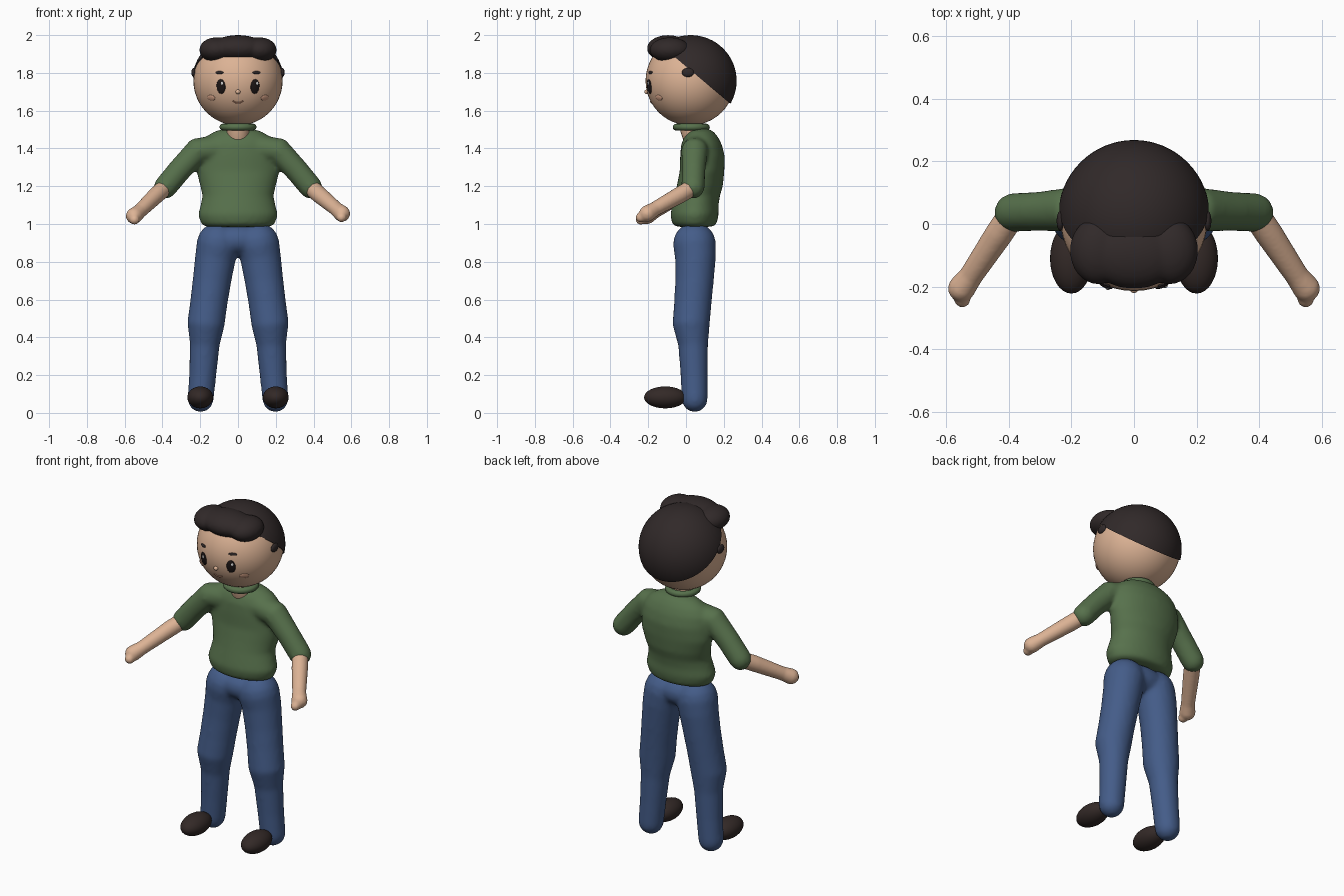
import bpy, bmesh, math
from mathutils import Vector, Matrix

if "Cube" in bpy.data.objects:
    bpy.data.objects.remove(bpy.data.objects["Cube"])


def mat(name, r, g, b):
    m = bpy.data.materials.new(name)
    m.diffuse_color = (r, g, b, 1)
    m.use_nodes = True
    m.node_tree.nodes["Principled BSDF"].inputs["Base Color"].default_value = m.diffuse_color
    return m


SKIN = mat("skin", 0.72, 0.45, 0.30)
HAIR = mat("dark_hair", 0.030, 0.022, 0.022)
SHOE = mat("dark_leather", 0.033, 0.022, 0.020)
GREEN = mat("green_shirt", 0.095, 0.165, 0.072)
BLUE = mat("blue_denim", 0.058, 0.108, 0.25)
EYE = mat("eye_black", 0.012, 0.008, 0.008)
WHITE = mat("eye_white", 0.8, 0.8, 0.8)
BLUSH = mat("blush", 0.66, 0.36, 0.24)
LIP = mat("lip", 0.45, 0.22, 0.14)


def finish(name, bm, material):
    bmesh.ops.recalc_face_normals(bm, faces=bm.faces)
    me = bpy.data.meshes.new(name)
    bm.to_mesh(me)
    bm.free()
    me.materials.append(material)
    for p in me.polygons:
        p.use_smooth = True
    ob = bpy.data.objects.new(name, me)
    bpy.context.collection.objects.link(ob)
    return ob


def add_ball(bm, c, r, rot=None, seg=32):
    m = Matrix.Translation(c) @ (rot or Matrix()) @ Matrix.Diagonal((*r, 1))
    return bmesh.ops.create_uvsphere(bm, u_segments=seg, v_segments=seg // 2, radius=1, matrix=m)


def ball(name, c, r, material, rot=None, seg=32):
    bm = bmesh.new()
    add_ball(bm, c, r, rot, seg)
    return finish(name, bm, material)


def skin_rings(bm, rings):
    loops = [[bm.verts.new(p) for p in ring] for ring in rings]
    n = len(loops[0])
    for a, b in zip(loops, loops[1:]):
        for i in range(n):
            j = (i + 1) % n
            bm.faces.new((a[i], a[j], b[j], b[i]))
    bm.faces.new(loops[0][::-1])
    bm.faces.new(loops[-1])


def add_tube(bm, pts, n=24):
    """Round-ended tube through (x, y, z, radius) points."""
    P = [Vector(p[:3]) for p in pts]
    rings = []
    for i, p in enumerate(P):
        t = (P[min(i + 1, len(P) - 1)] - P[max(i - 1, 0)]).normalized()
        u = t.cross(Vector((0, 1, 0.3))).normalized()
        v = t.cross(u)
        steps = [(0, 1)]
        if i == 0:
            steps = [(-math.cos(a), math.sin(a)) for a in (0.15, 0.5, 0.85, 1.2, math.pi / 2)]
        elif i == len(P) - 1:
            steps = [(math.cos(a), math.sin(a)) for a in (math.pi / 2, 1.2, 0.85, 0.5, 0.15)]
        r = pts[i][3]
        for along, k in steps:
            rings.append([p + t * along * r + (u * math.cos(w) + v * math.sin(w)) * r * k
                          for w in (2 * math.pi * j / n for j in range(n))])
    skin_rings(bm, rings)


def fuse(ob, voxel, smooth):
    """Melt overlapping volumes into one soft surface."""
    m = ob.modifiers.new("fuse", 'REMESH')
    m.mode = 'VOXEL'
    m.voxel_size = voxel
    m.use_smooth_shade = True
    s = ob.modifiers.new("soften", 'SMOOTH')
    s.factor = 0.5
    s.iterations = smooth


# Shirt: lofted torso (z, centre y, half width, half depth) plus sleeves
bm = bmesh.new()
torso = [(0.985, .045, .17, .095), (1.0, .045, .195, .118), (1.05, .045, .212, .128),
         (1.1, .05, .198, .122), (1.15, .06, .188, .12), (1.2, .073, .2, .122),
         (1.28, .085, .22, .118), (1.36, .087, .215, .118), (1.42, .082, .205, .108),
         (1.46, .08, .175, .09), (1.49, .08, .125, .065), (1.505, .08, .07, .035)]
skin_rings(bm, [[(rx * math.cos(a), y + ry * math.sin(a), z)
                 for a in (2 * math.pi * j / 40 for j in range(40))]
                for z, y, rx, ry in torso])
for s in (-1, 1):
    add_tube(bm, [(s * .10, .06, 1.40, .075), (s * .215, .045, 1.388, .07),
                  (s * .31, .04, 1.285, .063), (s * .385, .037, 1.195, .062)])
fuse(finish("shirt", bm, GREEN), 0.012, 8)

# Trousers: hips and two legs
bm = bmesh.new()
add_ball(bm, (0, .045, .915), (.17, .105, .085))
for s in (-1, 1):
    add_tube(bm, [(s * .105, .045, .895, .114), (s * .12, .05, .82, .108),
                  (s * .138, .045, .7, .102), (s * .155, .036, .58, .099),
                  (s * .17, .027, .47, .099), (s * .176, .038, .36, .079),
                  (s * .187, .043, .2, .072), (s * .198, .046, .073, .069)])
fuse(finish("trousers", bm, BLUE), 0.012, 8)

# Forearms with hands, and shoes
for s, side in ((-1, "left"), (1, "right")):
    bm = bmesh.new()
    dz = -0.012 if s < 0 else 0
    add_tube(bm, [(s * .39, .03, 1.19, .045), (s * .43, -.03, 1.155, .045),
                  (s * .52, -.165, 1.08 + dz, .038), (s * .55, -.205, 1.055 + dz, .044)])
    add_tube(bm, [(s * .55, -.205, 1.05 + dz, .036), (s * .548, -.24, 1.035 + dz, .027)])
    fuse(finish(side + "_forearm", bm, SKIN), 0.008, 5)
    ball(side + "_shoe", (s * .2, -.11, .082), (.068, .112, .058), SHOE)

# Neck and collar
bm = bmesh.new()
add_tube(bm, [(0, .05, 1.44, .06), (0, .03, 1.50, .06), (0, .025, 1.56, .06)])
finish("neck", bm, SKIN)
bpy.ops.mesh.primitive_torus_add(major_segments=48, minor_segments=12, location=(0, .028, 1.513),
                                 major_radius=.08, minor_radius=.018)
collar = bpy.context.object
collar.name = "collar"
collar.data.materials.append(GREEN)
bpy.ops.object.shade_smooth()

# Head
C, R = Vector((0, .022, 1.758)), 0.236
ball("head", C, (R, R, R), SKIN, seg=48)

# Hair cap: slightly larger sphere cut by a sloping plane
bm = bmesh.new()
add_ball(bm, C + Vector((0, .003, 0)), (.242, .243, .242), seg=64)
nrm = Vector((0, .643, .766))
cut = bmesh.ops.bisect_plane(bm, geom=bm.verts[:] + bm.edges[:] + bm.faces[:],
                             plane_co=C + nrm * .044, plane_no=nrm, clear_inner=True)
bmesh.ops.holes_fill(bm, edges=[e for e in bm.edges if e.is_boundary])
cap = finish("hair_cap", bm, HAIR)
bpy.context.view_layer.objects.active = cap
bpy.ops.object.select_all(action='DESELECT')
cap.select_set(True)
bpy.ops.object.shade_smooth_by_angle(angle=math.radians(40))

# Fringe: soft roll over the forehead
bm = bmesh.new()
add_ball(bm, (0, -.095, 1.93), (.15, .112, .07))
for s in (-1, 1):
    add_ball(bm, (s * .115, -.085, 1.922), (.09, .108, .066))
fuse(finish("fringe", bm, HAIR), 0.01, 4)


def on_face(name, x, z, r, material, lift=0.0, roll=0.0):
    """Flat oval laid on the head surface at x, z."""
    d = Vector((x - C.x, 0, z - C.z))
    d.y = -math.sqrt(R * R - d.length_squared)
    d.normalize()
    right = Vector((0, 0, 1)).cross(-d).normalized() * -1
    up = d.cross(right) * -1
    if up.z < 0:
        up = -up
    m = Matrix((right, d, up)).transposed().to_4x4()
    if m.determinant() < 0:
        m = Matrix((-right, d, up)).transposed().to_4x4()
    return ball(name, C + d * (R + lift), r, material, m @ Matrix.Rotation(roll, 4, 'Y'), 20)


# Facial features and ears
for s, side in ((-1, "left"), (1, "right")):
    on_face(side + "_eye", s * .09, 1.728, (.025, .009, .039), EYE)
    on_face(side + "_eye_glint", s * .09 + .008, 1.745, (.007, .004, .009), WHITE, .008)
    brow = on_face(side + "_eyebrow", s * .098, 1.802, (.024, .006, .008), HAIR)
    on_face(side + "_cheek", s * .142, 1.668, (.027, .005, .016), BLUSH)
    ball(side + "_ear", (s * .235, .01, 1.802), (.012, .032, .024), HAIR, seg=20)
on_face("nose", 0, 1.70, (.013, .012, .012), SKIN, .002)

# Mouth: shallow smiling arc
bm = bmesh.new()
arc = []
for i in range(7):
    x = -.024 + .008 * i
    z = 1.641 + 14 * x * x
    y = C.y - math.sqrt(R * R - x * x - (z - C.z) ** 2)
    arc.append((x, y, z, .004))
add_tube(bm, arc, 8)
finish("mouth", bm, LIP)
